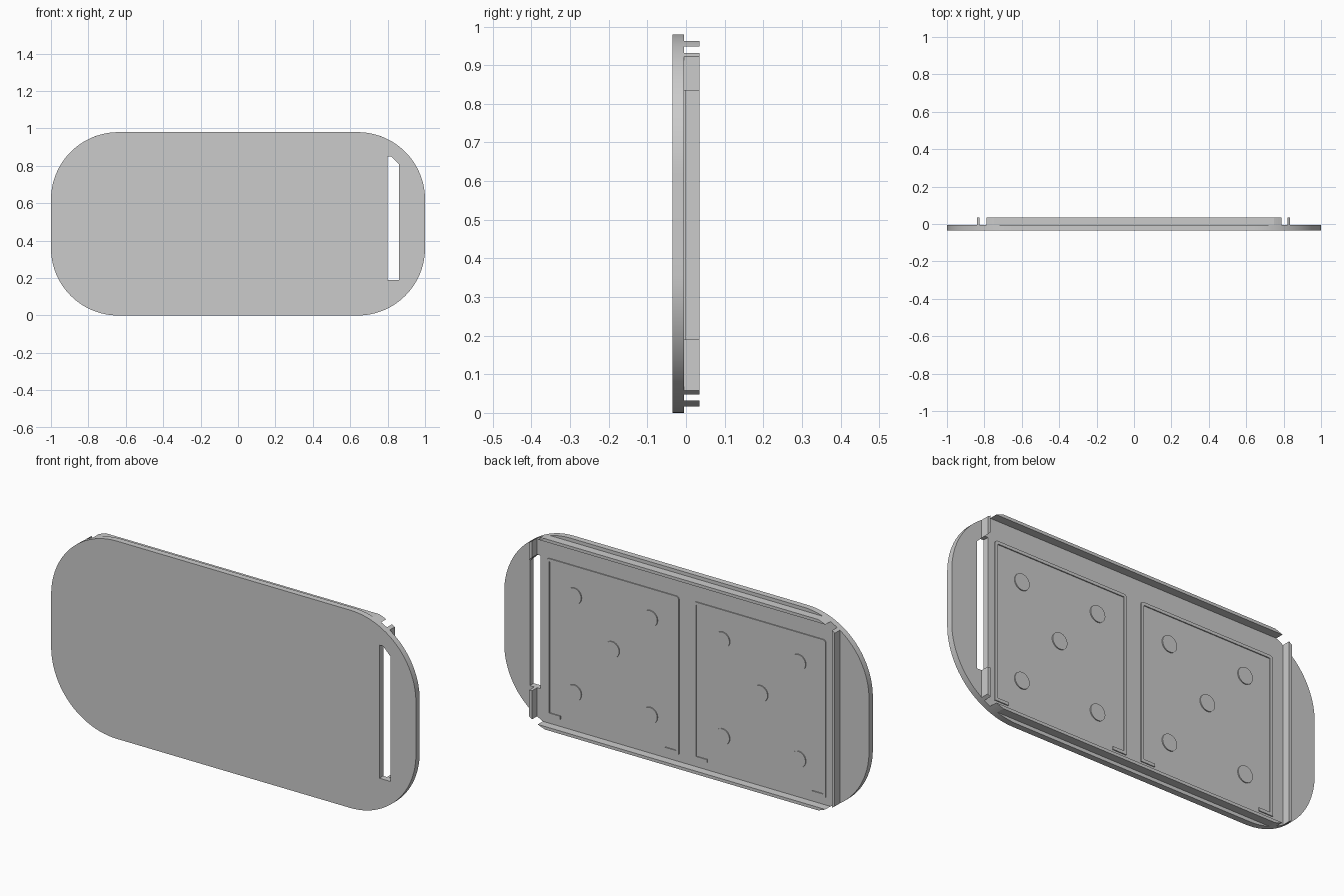
import bpy, bmesh, math
from mathutils import Vector

if "Cube" in bpy.data.objects:
    bpy.data.objects.remove(bpy.data.objects["Cube"], do_unlink=True)

HALF_W, MID_Z, HALF_H, RADIUS = 1.0, 0.49, 0.49, 0.36
FRONT, BACK, RIB_TOP, RAISED = -0.035, -0.005, 0.035, 0.0
SINK = 0.004  # how far raised parts reach into the plate

grey = bpy.data.materials.new("light_grey")
grey.use_nodes = True
grey.diffuse_color = (0.6, 0.6, 0.6, 1)
grey.node_tree.nodes["Principled BSDF"].inputs["Base Color"].default_value = (0.6, 0.6, 0.6, 1)


def prism(name, outline, y0, y1):
    """Extrude an (x, z) outline from y0 to y1."""
    bm = bmesh.new()
    face = bm.faces.new([bm.verts.new((x, y0, z)) for x, z in outline])
    new = bmesh.ops.extrude_face_region(bm, geom=[face])["geom"]
    verts = [v for v in new if isinstance(v, bmesh.types.BMVert)]
    bmesh.ops.translate(bm, vec=(0, y1 - y0, 0), verts=verts)
    bmesh.ops.recalc_face_normals(bm, faces=bm.faces)
    mesh = bpy.data.meshes.new(name)
    bm.to_mesh(mesh)
    bm.free()
    mesh.materials.append(grey)
    obj = bpy.data.objects.new(name, mesh)
    bpy.context.collection.objects.link(obj)
    return obj


def smooth(obj):
    bpy.ops.object.select_all(action="DESELECT")
    obj.select_set(True)
    bpy.context.view_layer.objects.active = obj
    bpy.ops.object.shade_smooth_by_angle(angle=math.radians(30))


def arc(cx, cz, r, start, steps):
    """Quarter circle, anticlockwise from a start angle in degrees."""
    angles = [math.radians(start + 90 * i / steps) for i in range(steps + 1)]
    return [(cx + r * math.cos(a), cz + r * math.sin(a)) for a in angles]


def edge_x(z):
    """Half width of the plate at a height inside its corners."""
    return HALF_W - RADIUS + math.sqrt(RADIUS**2 - (abs(z - MID_Z) - HALF_H + RADIUS)**2)


def edge_h(x):
    """Half height of the plate at a position inside its corners."""
    return HALF_H - RADIUS + math.sqrt(RADIUS**2 - (abs(x) - HALF_W + RADIUS)**2)


# Plate with large round corners
cx, cz = HALF_W - RADIUS, HALF_H - RADIUS
outline = []
for sx, sz, start in ((1, 1, 0), (-1, 1, 90), (-1, -1, 180), (1, -1, 270)):
    outline += arc(sx * cx, MID_Z + sz * cz, RADIUS, start, 24)
plate = prism("plate", outline, FRONT, BACK)

# Slot through the plate, with one clipped corner
slot = [(0.80, 0.19), (0.86, 0.19), (0.86, 0.81), (0.82, 0.85), (0.80, 0.85)]
cutter = prism("slot_cutter", slot, -0.1, 0.1)
cutter.hide_render = True
cut = plate.modifiers.new("slot", "BOOLEAN")
cut.object = cutter
cut.operation = "DIFFERENCE"
cut.solver = "EXACT"
bpy.context.view_layer.objects.active = plate
bpy.ops.object.modifier_apply(modifier=cut.name)
bpy.data.objects.remove(cutter, do_unlink=True)
smooth(plate)

# Long rails, their ends following the plate outline
for side, label in ((1, "top"), (-1, "bottom")):
    heights = [MID_Z + side * (0.458 + 0.015 * i / 4) for i in range(5)]
    right = [(edge_x(z), z) for z in heights]
    left = [(-x, z) for x, z in reversed(right)]
    prism(label + "_rail", right + left, BACK - SINK, RIB_TOP)

# Upright end rib on the closed side
xs = (-0.84, -0.825)
ends = [(x, MID_Z + edge_h(x)) for x in xs] + [(x, MID_Z - edge_h(x)) for x in reversed(xs)]
prism("right_end_rib", ends, BACK - SINK, RIB_TOP)

# Short end ribs above and below the slot
xs = (0.82, 0.835)
upper = [(xs[0], 0.85), (xs[1], 0.835)] + [(x, MID_Z + edge_h(x)) for x in reversed(xs)]
lower = [(x, 0.19) for x in xs] + [(x, MID_Z - edge_h(x)) for x in reversed(xs)]
prism("left_upper_rib", upper, BACK - SINK, RIB_TOP)
prism("left_lower_rib", lower, BACK - SINK, RIB_TOP)

# Two low frames open at the bottom, each round five low discs
IN, OUT, LOW, HIGH, T, FOOT = 0.04, 0.765, 0.07, 0.85, 0.015, 0.075
for side, label in ((1, "left"), (-1, "right")):
    frame = [(IN + FOOT, LOW), (IN + FOOT, LOW + T), (IN + T, LOW + T), (IN + T, HIGH - T),
             (OUT - T, HIGH - T), (OUT - T, LOW + T), (OUT - FOOT, LOW + T), (OUT - FOOT, LOW)]
    frame += [(OUT, LOW)]
    frame += arc(OUT - T, HIGH - T, T, 0, 4) + arc(IN + T, HIGH - T, T, 90, 4)
    frame += [(IN, LOW)]
    prism(label + "_frame", [(side * x, z) for x, z in frame], BACK - SINK, RAISED)

    spots = [(x, z) for x in (0.198, 0.615) for z in (0.22, 0.70)] + [(0.407, 0.49)]
    for i, (x, z) in enumerate(spots):
        ring = [p for q in range(4) for p in arc(side * x, z, 0.04, 90 * q, 8)[:-1]]
        smooth(prism(f"{label}_disc_{i + 1}", ring, BACK - SINK, RAISED))
